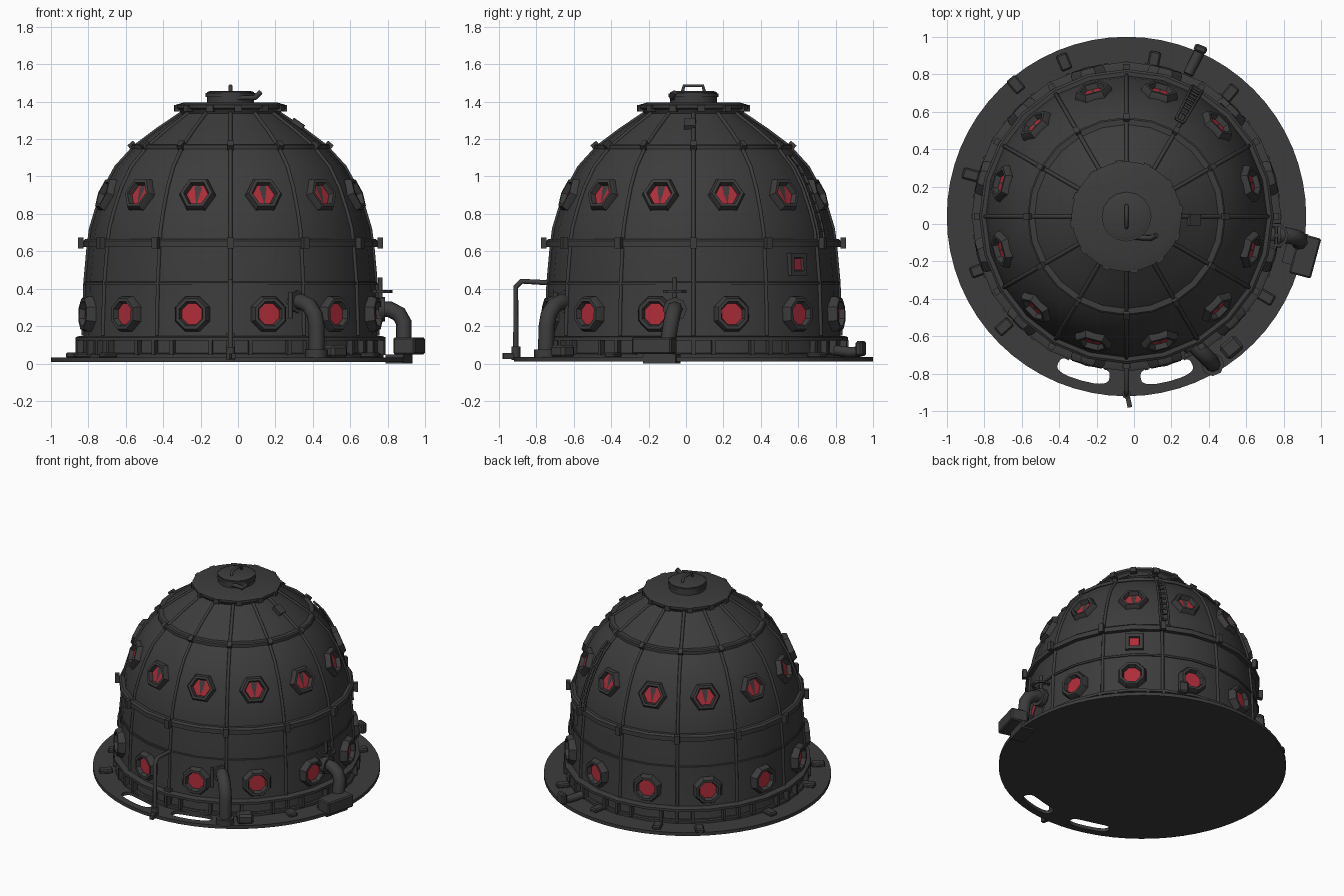
import bpy, bmesh, math
from mathutils import Matrix, Vector

if "Cube" in bpy.data.objects:
    bpy.data.objects.remove(bpy.data.objects["Cube"], do_unlink=True)

CENTRE = Vector((-0.04, 0.04, 0))


def material(name, colour):
    m = bpy.data.materials.new(name)
    m.use_nodes = True
    m.diffuse_color = colour
    m.node_tree.nodes["Principled BSDF"].inputs["Base Color"].default_value = colour
    return m


IRON = material("dark iron", (0.045, 0.045, 0.045, 1))
GLASS = material("red glass", (0.42, 0.025, 0.04, 1))


def polar(az, r, z=0.0):
    a = math.radians(az)
    return CENTRE + Vector((r * math.cos(a), r * math.sin(a), z))


def finish(bm, name, matrix=None, smooth=True):
    bmesh.ops.recalc_face_normals(bm, faces=bm.faces)
    me = bpy.data.meshes.new(name)
    bm.to_mesh(me)
    bm.free()
    ob = bpy.data.objects.new(name, me)
    bpy.context.collection.objects.link(ob)
    me.materials.append(IRON)
    me.materials.append(GLASS)
    if matrix:
        ob.matrix_world = matrix
    if smooth:
        bpy.ops.object.select_all(action='DESELECT')
        ob.select_set(True)
        bpy.context.view_layer.objects.active = ob
        bpy.ops.object.shade_smooth_by_angle(angle=math.radians(28))
    return ob


def lathe(name, profile, n, matrix=None, glass=False, closed=False):
    """Spin (radius, height) points about z; cap the ends, or close into a ring."""
    bm = bmesh.new()
    rings = [[bm.verts.new((r * math.cos(math.tau * i / n), r * math.sin(math.tau * i / n), h))
              for i in range(n)] for r, h in profile]
    pairs = list(zip(rings, rings[1:]))
    if closed:
        pairs.append((rings[-1], rings[0]))
    for a, b in pairs:
        for i in range(n):
            bm.faces.new((a[i], a[(i + 1) % n], b[(i + 1) % n], b[i]))
    if not closed:
        bm.faces.new(rings[0])
        bm.faces.new(rings[-1]).material_index = 1 if glass else 0
    return finish(bm, name, matrix or Matrix.Translation(CENTRE))


def box(name, loc, size, turn=0.0, tilt=0.0, bevel=0.0):
    bm = bmesh.new()
    bmesh.ops.create_cube(bm, size=1, matrix=Matrix.Diagonal((*size, 1)))
    if bevel:
        bmesh.ops.bevel(bm, geom=bm.edges[:], offset=bevel, segments=1, affect='EDGES')
    mat = (Matrix.Translation(loc) @ Matrix.Rotation(math.radians(turn), 4, 'Z')
           @ Matrix.Rotation(math.radians(tilt), 4, 'Y'))
    return finish(bm, name, mat, smooth=False)


def tube(name, points, radius, sides=2):
    cu = bpy.data.curves.new(name, 'CURVE')
    cu.dimensions = '3D'
    cu.bevel_depth = radius
    cu.bevel_resolution = sides
    cu.use_fill_caps = True
    sp = cu.splines.new('POLY')
    sp.points.add(len(points) - 1)
    for p, q in zip(sp.points, points):
        p.co = (*q, 1)
    ob = bpy.data.objects.new(name, cu)
    bpy.context.collection.objects.link(ob)
    cu.materials.append(IRON)
    bpy.ops.object.select_all(action='DESELECT')
    ob.select_set(True)
    bpy.context.view_layer.objects.active = ob
    bpy.ops.object.convert(target='MESH')


# Dome shell
SHELL = [(0.80, 0.03), (0.785, 0.15), (0.775, 0.43), (0.758, 0.62), (0.745, 0.72), (0.715, 0.82),
         (0.67, 0.94), (0.61, 1.05), (0.51, 1.16), (0.39, 1.25), (0.25, 1.345)]
lathe("dome", SHELL, 24)


def shell_radius(z):
    for (r0, z0), (r1, z1) in zip(SHELL, SHELL[1:]):
        if z <= z1:
            return r0 + (r1 - r0) * (z - z0) / (z1 - z0)
    return SHELL[-1][0]


# Base plate with two curved openings at the front
bm = bmesh.new()
edges = []


def loop(points):
    vs = [bm.verts.new(p) for p in points]
    edges.extend(bm.edges.new((vs[i], vs[i - 1])) for i in range(len(vs)))


loop([(0.96 * math.cos(math.tau * i / 64), 0.96 * math.sin(math.tau * i / 64), 0.01) for i in range(64)])
for start, end in ((245, 264), (275, 294)):
    outline = []
    for k in range(24):
        t = math.tau * k / 24
        c, s = math.cos(t), math.sin(t)
        a = math.radians((start + end) / 2 + (end - start) / 2 * math.copysign(abs(c) ** 0.6, c))
        r = 0.862 + 0.047 * math.copysign(abs(s) ** 0.6, s)
        outline.append((r * math.cos(a), r * math.sin(a), 0.01))
    loop(outline)
bmesh.ops.triangle_fill(bm, edges=edges, use_beauty=True)
up = bmesh.ops.extrude_face_region(bm, geom=bm.faces[:])["geom"]
bmesh.ops.translate(bm, verts=[v for v in up if isinstance(v, bmesh.types.BMVert)], vec=(0, 0, 0.024))
finish(bm, "base_plate", Matrix.Translation(CENTRE), smooth=False)

# Horizontal bands: height, overhang, half thickness
for name, z, out, half in (("foot_ring", 0.045, 0.02, 0.012), ("skirt_flange", 0.135, 0.04, 0.012),
                           ("lower_band", 0.43, 0.008, 0.008), ("main_band", 0.645, 0.032, 0.022),
                           ("upper_band", 1.16, 0.02, 0.014)):
    r = shell_radius(z)
    lathe(name, [(r - 0.03, z - half), (r + out, z - half), (r + out, z + half * 0.5),
                 (r + out * 0.6, z + half), (r - 0.03, z + half)], 24, closed=True)

# Ribs, skirt brackets and windows round the dome
for k in range(12):
    az = 30 * k
    tube("rib", [polar(az, r + 0.002, z) for r, z in SHELL[1:]], 0.011, 1)
    box("rib_joint", polar(az, 0.80, 0.645), (0.03, 0.035, 0.06), az)
    box("rib_cap", polar(az, 0.525, 1.165), (0.04, 0.03, 0.035), az, 40)
    for step in (0, 7.5, 22.5):
        box("skirt_bracket", polar(az + step, 0.81, 0.085), (0.035, 0.02, 0.08), az + step)
    for name, z, pitch, sides, lift in (("upper_window", 0.9, 68, 6, 0.0), ("lower_window", 0.265, 88, 8, 0.012)):
        frame = (Matrix.Translation(polar(az + 15, shell_radius(z) - 0.008 + lift, z))
                 @ Matrix.Rotation(math.radians(az + 15), 4, 'Z')
                 @ Matrix.Rotation(math.radians(pitch), 4, 'Y')
                 @ Matrix.Rotation(math.radians(90 if sides == 6 else 22.5), 4, 'Z'))
        lathe(name, [(0.102, -0.05), (0.1, 0.012), (0.088, 0.034), (0.07, 0.034), (0.06, 0.006)],
              sides, frame, glass=True)

# Small square window at the back left
square = (Matrix.Translation(polar(46, 0.755, 0.53)) @ Matrix.Rotation(math.radians(46), 4, 'Z')
          @ Matrix.Rotation(math.radians(88), 4, 'Y') @ Matrix.Rotation(math.radians(45), 4, 'Z'))
lathe("square_window", [(0.085, -0.03), (0.085, 0.03), (0.05, 0.03), (0.045, 0.015)], 4, square, glass=True)

# Roof cap, hatch and handle
lathe("roof_cap", [(0.26, 1.33), (0.275, 1.355), (0.295, 1.365), (0.295, 1.382), (0.25, 1.395)], 24)
for k in range(12):
    box("cap_clamp", polar(30 * k + 8, 0.28, 1.365), (0.045, 0.04, 0.035), 30 * k + 8)
lathe("roof_hatch", [(0.125, 1.38), (0.125, 1.45), (0.11, 1.456)], 16)
lathe("hatch_rim", [(0.1, 1.425), (0.133, 1.425), (0.133, 1.445), (0.1, 1.445)], 16, closed=True)
tube("hatch_handle", [CENTRE + Vector((0, y, z)) for y, z in
                      ((-0.06, 1.45), (-0.05, 1.485), (0.05, 1.485), (0.06, 1.45))], 0.01, 1)
tube("hatch_latch", [(0.0, -0.07, 1.42), (0.09, -0.075, 1.42), (0.12, -0.06, 1.45)], 0.015, 1)
box("roof_fitting", polar(-3, 0.36, 1.28), (0.07, 0.06, 0.03), -3, 35)

# Ladder up the dome
heights = [0.66 + 0.05 * i for i in range(10)]
for side in (-2.2, 2.2):
    tube("ladder_rail", [polar(61 + side, shell_radius(z) + 0.03, z) for z in heights], 0.008, 1)
for z in heights:
    tube("ladder_rung", [polar(61 + s, shell_radius(z) + 0.03, z) for s in (-2.2, 2.2)], 0.007, 1)

# Front elbow pipe with collar, foot and valve
tube("front_pipe", [(0.28, -0.6, 0.33), (0.34, -0.665, 0.33), (0.38, -0.705, 0.31), (0.41, -0.735, 0.26),
                    (0.42, -0.745, 0.2), (0.42, -0.75, 0.03)], 0.043)
tube("front_pipe_collar", [(0.30, -0.625, 0.33), (0.325, -0.65, 0.33)], 0.062)
tube("front_pipe_foot", [(0.42, -0.75, 0.03), (0.42, -0.75, 0.075)], 0.062)
tube("front_valve", [(0.28, -0.7, 0.24), (0.28, -0.7, 0.38)], 0.014, 1)
box("front_pump", (0.52, -0.66, 0.065), (0.11, 0.09, 0.07), 40, bevel=0.015)

# Side elbow pipe with valve wheel and drain box
tube("side_pipe", [(0.70, -0.06, 0.29), (0.81, -0.06, 0.29), (0.86, -0.07, 0.265), (0.885, -0.08, 0.22),
                   (0.885, -0.1, 0.1)], 0.043)
tube("side_pipe_collar", [(0.75, -0.06, 0.29), (0.785, -0.06, 0.29)], 0.065)
tube("side_valve_stem", [(0.76, -0.06, 0.3), (0.76, -0.06, 0.46)], 0.013, 1)
lathe("side_valve_wheel", [(0.05, -0.008), (0.065, -0.008), (0.065, 0.008), (0.05, 0.008)], 10,
      Matrix.Translation((0.76, -0.06, 0.385)), closed=True)
tube("side_valve_spoke", [(0.76, -0.12, 0.385), (0.76, 0.0, 0.385)], 0.008, 1)
box("drain_box", (0.914, -0.17, 0.095), (0.12, 0.22, 0.09), -15, bevel=0.008)
box("drain_foot", (0.86, -0.13, 0.025), (0.1, 0.18, 0.05), -15)

# Thin standpipe at the front
tube("standpipe", [(-0.04, -0.7, 0.43), (-0.04, -0.88, 0.44), (-0.04, -0.91, 0.41), (-0.04, -0.91, 0.03)], 0.014)
tube("standpipe_foot", [(-0.04, -0.91, 0.02), (-0.04, -0.91, 0.09)], 0.024)
box("standpipe_lug", (-0.03, -0.94, 0.04), (0.025, 0.08, 0.03), 12)
box("standpipe_bracket", (-0.04, -0.745, 0.1), (0.05, 0.05, 0.13))

# Loose fittings on the base plate
tube("back_pipe", [(0.29, 0.8, 0.07), (0.33, 0.88, 0.06), (0.36, 0.94, 0.065)], 0.028)
box("back_pipe_end", (0.355, 0.935, 0.08), (0.07, 0.04, 0.08), -22, bevel=0.01)
for az, r in ((112, 0.89), (130, 0.92), (165, 0.86), (50, 0.86), (222, 0.88), (200, 0.84), (330, 0.86), (80, 0.85)):
    box("plate_fitting", polar(az, r, 0.045), (0.09, 0.06, 0.03), az, bevel=0.008)
